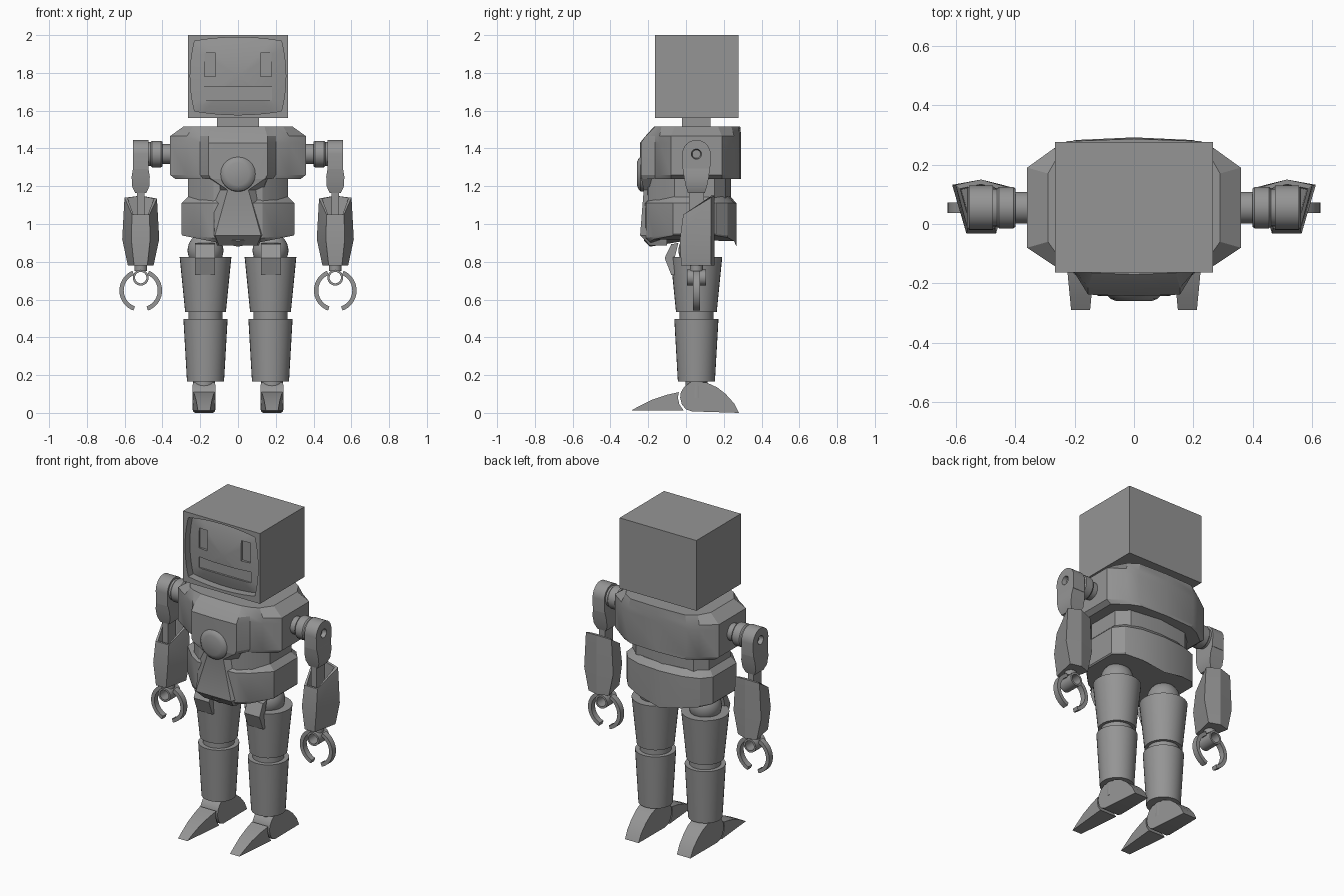
import bpy, bmesh
from math import sin, cos, pi, radians
from mathutils import Matrix, Vector

default_cube = bpy.data.objects.get("Cube")
if default_cube:
    bpy.data.objects.remove(default_cube)

GREY = (0.3, 0.3, 0.3, 1)
grey = bpy.data.materials.new("plain_grey")
grey.use_nodes = True
grey.diffuse_color = GREY
grey.node_tree.nodes["Principled BSDF"].inputs["Base Color"].default_value = GREY
parts = []


def finish(name, bm):
    bmesh.ops.recalc_face_normals(bm, faces=bm.faces)
    mesh = bpy.data.meshes.new(name)
    bm.to_mesh(mesh)
    bm.free()
    mesh.materials.append(grey)
    obj = bpy.data.objects.new(name, mesh)
    bpy.context.collection.objects.link(obj)
    parts.append(obj)
    return obj


def loft(name, rings, closed=False):
    """Skin a list of equal-length point rings; cap the ends unless closed."""
    bm = bmesh.new()
    loops = [[bm.verts.new(p) for p in ring] for ring in rings]
    pairs = list(zip(loops, loops[1:]))
    if closed:
        pairs.append((loops[-1], loops[0]))
    else:
        bm.faces.new(loops[0])
        bm.faces.new(loops[-1])
    count = len(loops[0])
    for low, high in pairs:
        for i in range(count):
            j = (i + 1) % count
            bm.faces.new((low[i], low[j], high[j], high[i]))
    return finish(name, bm)


def box(name, x, y, z):
    return loft(name, [[(x[0], y[0], h), (x[1], y[0], h), (x[1], y[1], h), (x[0], y[1], h)] for h in z])


def turned(name, origin, axis, profile, sides=32):
    """Round part: profile holds (distance along axis, radius) pairs."""
    turn = Vector((0, 0, 1)).rotation_difference(Vector(axis)).to_matrix()
    angles = [2 * pi * i / sides for i in range(sides)]
    return loft(name, [[Vector(origin) + turn @ Vector((r * cos(a), r * sin(a), d)) for a in angles]
                       for d, r in profile])


def symmetric(half, z, slope=0):
    """Ring from a half outline that runs from front centre to back centre."""
    full = half + [(-x, y) for x, y in half[-2:0:-1]]
    return [(x, y, z + slope * abs(x)) for x, y in full]


def band(name, centre, inner, outer, start, end, depth, steps, closed=False):
    """Flat-sided ring or arc facing y; angles run from straight down."""
    cx, cy, cz = centre
    rings = []
    for i in range(steps if closed else steps + 1):
        a = start + (end - start) * i / steps
        rings.append([(cx + r * sin(a), cy + d, cz - r * cos(a))
                      for r, d in ((inner, -depth), (outer, -depth), (outer, depth), (inner, depth))])
    return loft(name, rings, closed)


def carve(target, cutter):
    mod = target.modifiers.new("carve", "BOOLEAN")
    mod.operation = "DIFFERENCE"
    mod.solver = "EXACT"
    mod.object = cutter
    graph = bpy.context.evaluated_depsgraph_get()
    graph.update()
    mesh = bpy.data.meshes.new_from_object(target.evaluated_get(graph))
    target.modifiers.clear()
    target.data = mesh
    parts.remove(cutter)
    bpy.data.objects.remove(cutter)


# Head with a recessed, bulging screen
head = box("head", (-.266, .266), (-.163, .277), (1.56, 2))
corners = [(.23, .185), (-.23, .185), (-.23, -.185), (.23, -.185)]
bulges = [(0, .02), (-.023, 0), (0, -.02), (.023, 0)]
outline = []
for k, (bx, bz) in enumerate(bulges):
    (ax, az), (ex, ez) = corners[k], corners[(k + 1) % 4]
    for i in range(10):
        t = i / 10
        swell = 4 * t * (1 - t)
        outline.append((ax + (ex - ax) * t + bx * swell, az + (ez - az) * t + bz * swell))
levels = [(1, -.2), (1, -.115)] + [(s, -.115 - .032 * (1 - s * s)) for s in (.85, .7, .5, .3, .1)]
carve(head, loft("screen_cutter", [[(x * s, y, 1.783 + z * s) for x, z in outline] for s, y in levels]))
for side in (-1, 1):
    carve(head, box("eye_cutter", sorted((side * .118, side * .178)), (-.2, -.122), (1.78, 1.905)))
carve(head, box("mouth_cutter", (-.18, .18), (-.2, -.122), (1.655, 1.724)))
box("neck", (-.11, .11), (-.02, .13), (1.48, 1.57))

# Torso
collar = [(0, -.17), (.14, -.165), (.2, -.15), (.24, -.13), (.29, -.06),
          (.29, .17), (.25, .24), (.19, .28), (0, .287)]
chest = [(0, -.243), (.155, -.238), (.2, -.165), (.27, -.14), (.36, -.08),
         (.36, .19), (.27, .255), (.2, .283), (0, .292)]
shoulders = [(x, max(y, -.215)) for x, y in chest]
underside = [(x * .92, y) for x, y in chest]
loft("chest", [symmetric(collar, 1.515), symmetric(shoulders, 1.465), symmetric(chest, 1.43),
               symmetric(chest, 1.26), symmetric(underside, 1.238)])
waist = [(0, -.21), (.13, -.2), (.2, -.15), (.265, -.06), (.265, .15), (.2, .21), (0, .237)]
loft("waist", [symmetric(waist, 1.25), symmetric(waist, 1.08)])
hip = [(0, -.222), (.13, -.212), (.2, -.17), (.3, -.07), (.3, .16), (.25, .22), (.15, .255), (0, .267)]
hip_top = [(x * .88, y * .88) for x, y in hip]
hip_base = [(x * .98, max(y, -.19)) for x, y in hip]
loft("hips", [symmetric(hip_top, 1.145), symmetric(hip, 1.11), symmetric(hip, .91, .12),
              symmetric(hip_base, .88, .2)])


def belly_ring(z, front, front_y, back, back_y):
    return [(-front, front_y, z), (front, front_y, z), (back, back_y, z), (back, -.1, z),
            (-back, -.1, z), (-back, back_y, z)]


loft("belly_panel", [belly_ring(1.245, .15, -.238, .16, -.17), belly_ring(1.18, .055, -.224, .135, -.18),
                     belly_ring(.94, .122, -.243, .13, -.2), belly_ring(.885, .1, -.19, .11, -.17)])
turned("chest_button", (0, -.22, 1.265), (0, -1, 0), [(0, .094), (.02, .092), (.032, .08), (.04, .06)])

# Limbs, built once for each side
ARM_X, ARM_Y, LEG_X, LEG_Y = .515, .055, .172, .055
for side, label in ((1, "left_"), (-1, "right_")):
    def sided(points):
        return [(side * x, y, z) for x, y, z in points]

    # Shoulder joint and upper arm
    turned(label + "shoulder_joint", (side * .33, ARM_Y, 1.37), (side, 0, 0),
           [(0, .053), (.07, .053), (.07, .065), (.077, .07), (.125, .07), (.132, .063), (.15, .063)])
    arch = [(ARM_Y + .075 * cos(pi * i / 16), 1.37 + .075 * sin(pi * i / 16)) for i in range(17)]
    arch += [(-.018, 1.29), (.128, 1.29)]
    upper = loft(label + "upper_arm", [[(side * x, y, z) for y, z in arch] for x in (.475, .556)])
    carve(upper, turned("bolt_cutter", (side * .53, ARM_Y, 1.37), (side, 0, 0), [(0, .022), (.06, .034)], 24))

    def slab(half_x, half_y, z):
        return sided([(ARM_X + a * half_x, ARM_Y + b * half_y, z)
                      for a, b in ((-1, -1), (1, -1), (1, 1), (-1, 1))])

    loft(label + "lower_sleeve", [slab(.04, .072, 1.3), slab(.048, .066, 1.25),
                                  slab(.046, .056, 1.2), slab(.03, .045, 1.165)])
    loft(label + "elbow_rod", [slab(.02, .04, z) for z in (1, 1.18)])

    # Hollow forearm with a sloping open top
    def sleeve(z, back, front, front_y, slope=0, scale=1):
        shape = [(front, front_y), (back, .132), (0, .15), (-back, .125), (-front, front_y)]
        return sided([(ARM_X + x * scale, .06 + (y - .06) * scale, z - slope * (.15 - y) / .18)
                      for x, y in shape])

    loft(label + "forearm", [sleeve(.78, .068, .035, -.026), sleeve(.92, .098, .05, -.032),
                             sleeve(1.15, .086, .046, -.015, .11),
                             sleeve(1.15, .086, .046, -.015, .11, .82),
                             sleeve(1.03, .086, .046, -.015, .05, .78)])

    # Wrist tube and two-fingered claw
    wrist = (side * ARM_X, ARM_Y, .716)
    turned(label + "wrist", (side * ARM_X, ARM_Y, .75), (0, 0, 1), [(0, .034), (.05, .034)], 24)
    band(label + "wrist_tube", wrist, .03, .042, 0, 2 * pi, .05, 28, True)
    for way, finger in ((1, "outer"), (-1, "inner")):
        band(label + finger + "_finger", (side * ARM_X, ARM_Y, .648), .09, .113,
             way * radians(20), way * radians(157), .018, 18)

    # Hip ball, thigh, knee and shin
    ball = bmesh.new()
    bmesh.ops.create_uvsphere(ball, u_segments=32, v_segments=16, radius=.095,
                              matrix=Matrix.Translation((side * LEG_X, LEG_Y, .86)))
    finish(label + "hip_ball", ball)
    turned(label + "leg", (side * LEG_X, LEG_Y, 0), (0, 0, 1),
           [(.165, .098), (.497, .117), (.497, .09), (.535, .09), (.535, .108), (.825, .137)])
    guard = [(-.04, .9), (-.078, .893), (-.113, .82), (-.078, .73), (-.06, .73), (-.06, .82)]
    loft(label + "thigh_guard", [[(side * x, y, z) for y, z in guard] for x in (.122, .228)])

    # Foot: rounded ankle running into a heel, and a separate toe
    foot_x = side * .18
    turned(label + "ankle", (foot_x, LEG_Y, .08), (0, 0, 1), [(0, .058), (.1, .058)])

    def wedge(name, profile, tip_y):
        sides = []
        for way in (-1, 1):
            sides.append([(foot_x + way * (.06 - .028 * max(0, min(1, y / tip_y))), y, z)
                          for y, z in profile])
        loft(label + name, sides)

    wedge("heel", [(.02, .16), (-.008, .14), (-.027, .11), (-.031, .08), (-.022, .045), (0, .018),
                   (.03, .008), (.28, 0), (.255, .05), (.21, .1), (.165, .135), (.11, .16)], .6)
    wedge("toe", [(-.29, .012), (-.25, .035), (-.18, .07), (-.1, .096), (-.038, .11),
                  (-.043, .08), (-.035, .045), (-.012, .012)], -.29)

# Smooth the curves, keep the creases
bpy.ops.object.select_all(action="DESELECT")
for part in parts:
    part.select_set(True)
bpy.context.view_layer.objects.active = head
bpy.ops.object.shade_smooth_by_angle(angle=radians(25))
